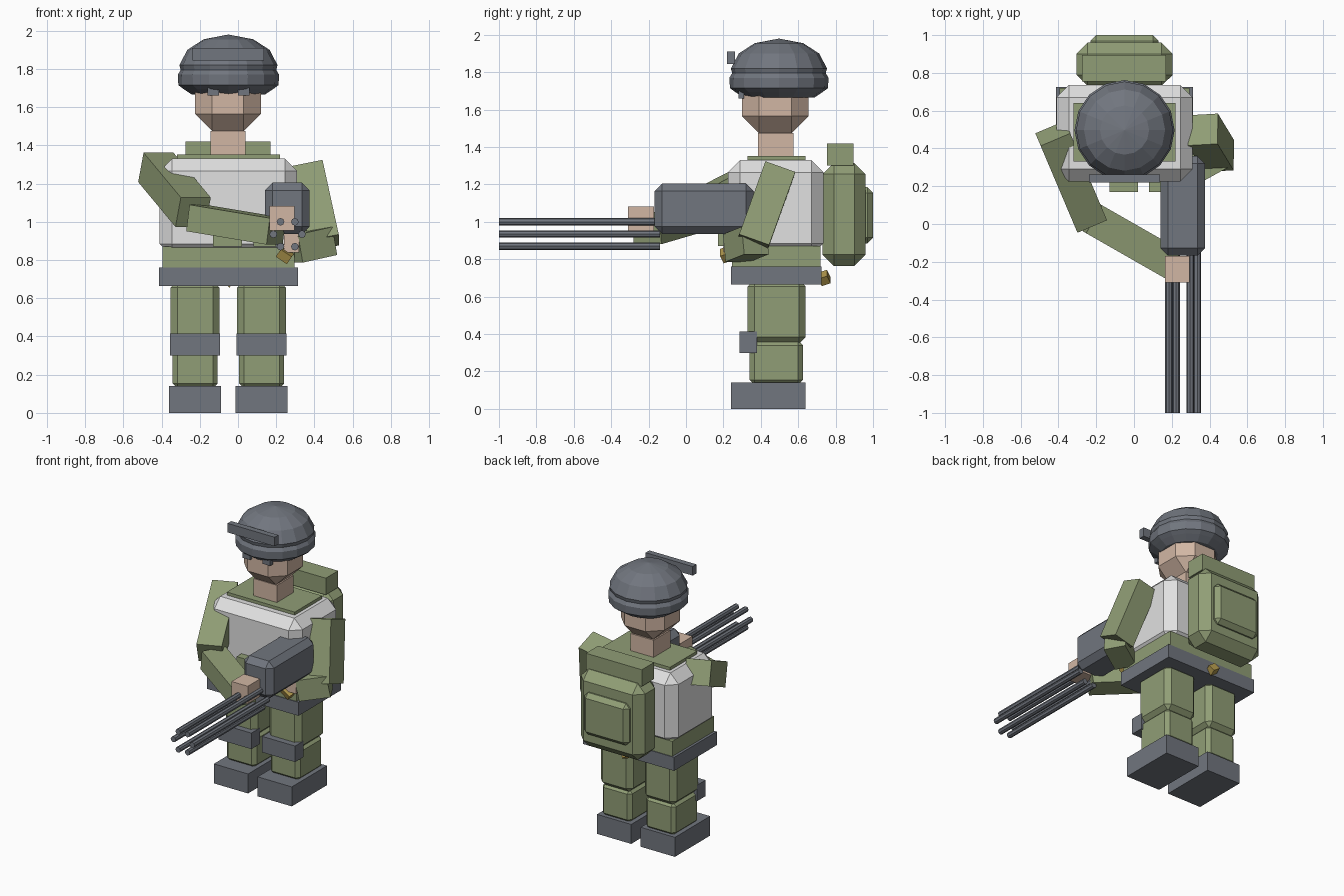
import bpy, bmesh, math
from mathutils import Vector, Matrix

cube = bpy.data.objects.get("Cube")
if cube:
    bpy.data.objects.remove(cube, do_unlink=True)


def material(name, r, g, b):
    m = bpy.data.materials.new(name)
    m.use_nodes = True
    m.diffuse_color = (r, g, b, 1)
    m.node_tree.nodes["Principled BSDF"].inputs["Base Color"].default_value = (r, g, b, 1)
    return m


GREEN = material("olive cloth", .28, .34, .18)
GREY = material("slate grey", .165, .18, .21)
WHITE = material("vest white", .75, .75, .75)
SKIN = material("skin", .64, .47, .37)
BRASS = material("brass", .42, .30, .07)


def finish(name, bm, mat):
    bmesh.ops.recalc_face_normals(bm, faces=bm.faces)
    mesh = bpy.data.meshes.new(name)
    bm.to_mesh(mesh)
    bm.free()
    mesh.materials.append(mat)
    ob = bpy.data.objects.new(name, mesh)
    bpy.context.collection.objects.link(ob)
    return ob


def box(name, mat, x, y, z, bevel=0, rot=None, taper=1):
    """Box from its extents, optionally chamfered, tapered to the top or turned."""
    size = Vector((x[1] - x[0], y[1] - y[0], z[1] - z[0]))
    mid = Vector((sum(x), sum(y), sum(z))) / 2
    bm = bmesh.new()
    bmesh.ops.create_cube(bm, size=1)
    for v in bm.verts:
        s = taper if v.co.z > 0 else 1
        v.co = Vector((v.co.x * size.x * s, v.co.y * size.y * s, v.co.z * size.z))
    if bevel:
        bmesh.ops.bevel(bm, geom=bm.edges[:], offset=bevel, segments=1,
                        affect='EDGES', clamp_overlap=True)
    turn = rot.to_4x4() if rot else Matrix()
    bm.transform(Matrix.Translation(mid) @ turn)
    return finish(name, bm, mat)


def limb(name, mat, a, b, width, depth, roll=0):
    """Square-section limb between two points."""
    a, b = Vector(a), Vector(b)
    d = b - a
    bm = bmesh.new()
    bmesh.ops.create_cube(bm, size=1)
    bm.transform(Matrix.Translation((a + b) / 2)
                 @ d.to_track_quat('Z', 'Y').to_matrix().to_4x4()
                 @ Matrix.Rotation(math.radians(roll), 4, 'Z')
                 @ Matrix.Diagonal((width, depth, d.length, 1)))
    return finish(name, bm, mat)


# Legs, knee pads and boots
MID = -.05
for side, s in (("right", -1), ("left", 1)):
    c = MID + s * .174

    def span(half):
        return (c - half, c + half)
    box(side + "_boot", GREY, span(.136), (.24, .64), (0, .14))
    box(side + "_shin", GREEN, span(.118), (.34, .625), (.13, .365), .025)
    box(side + "_thigh", GREEN, span(.128), (.33, .64), (.35, .69), .035)
    box(side + "_knee_pad", GREY, span(.131), (.285, .38), (.30, .415))

# Torso, belt and vest
box("belt", GREY, (-.413, .313), (.24, .725), (.665, .762))
box("waist", GREEN, (-.395, .295), (.245, .72), (.75, .87))
box("vest", WHITE, (-.41, .31), (.225, .735), (.82, 1.33), .065)
box("collar", GREEN, (-.32, .22), (.33, .64), (1.3, 1.352))
for name, x in (("right_pouch", (-.13, .02)), ("left_pouch", (.08, .2))):
    box(name, GREEN, x, (.17, .25), (.87, 1.0))
tilt = Matrix.Rotation(.6, 3, 'Y') @ Matrix.Rotation(.4, 3, 'X')
box("front_buckle", BRASS, (.21, .28), (.19, .24), (.8, .85), 0, tilt)
box("rear_buckle", BRASS, (-.08, -.02), (.715, .765), (.675, .725), 0, tilt)

# Neck and head
box("neck", SKIN, (-.145, .04), (.385, .575), (1.34, 1.475))
box("head", SKIN, (-.225, .12), (.3, .655), (1.475, 1.86), .09)

# Helmet turned from a profile
bm = bmesh.new()
profile = [(0, 1.665), (.19, 1.665), (.235, 1.695), (.262, 1.715), (.265, 1.77), (.25, 1.795),
           (.257, 1.82), (.215, 1.90), (.13, 1.955), (0, 1.98)]
verts = [bm.verts.new((r, 0, z)) for r, z in profile]
edges = [bm.edges.new(p) for p in zip(verts, verts[1:])]
bmesh.ops.spin(bm, geom=verts + edges, cent=(0, 0, 0), axis=(0, 0, 1),
               angle=math.tau, steps=16, use_duplicate=False)
bmesh.ops.remove_doubles(bm, verts=bm.verts, dist=.0005)
bm.transform(Matrix.Translation((MID, .497, 0)))
finish("helmet", bm, GREY)
box("helmet_front_bar", GREY, (-.237, .137), (.22, .262), (1.845, 1.91))
for name, x in (("right_helmet_tab", -.13), ("left_helmet_tab", .03)):
    box(name, GREY, (x - .03, x + .03), (.28, .31), (1.66, 1.71))

# Backpack with pocket and bedroll
box("backpack", GREEN, (-.305, .205), (.73, .96), (.765, 1.315), .06)
box("backpack_pocket", GREEN, (-.23, .13), (.89, 1.0), (.885, 1.185), .03)
box("bedroll", GREEN, (-.275, .17), (.755, .895), (1.3, 1.42))

# Arms and hands
limb("right_upper_arm", GREEN, (-.43, .48, 1.285), (-.235, .02, 1.05), .17, .17)
limb("right_forearm", GREEN, (-.22, .03, 1.02), (.2, -.21, .95), .17, .14)
box("right_hand", SKIN, (.165, .295), (-.31, -.17), (.955, 1.083))
limb("left_upper_arm", GREEN, (.365, .5, 1.28), (.45, .36, .89), .16, .17, 30)
limb("left_forearm", GREEN, (.47, .37, .9), (.29, .27, .86), .15, .15)
box("left_hand", SKIN, (.24, .32), (.2, .29), (.84, .94))

# Rotary gun
box("gun_body", GREY, (.14, .375), (-.168, .36), (.935, 1.205), .04)
for i in range(6):
    a = math.radians(60 * i)
    bm = bmesh.new()
    bmesh.ops.create_cone(bm, cap_ends=True, segments=8, radius1=.02, radius2=.02, depth=.86)
    bm.transform(Matrix.Translation((.26 + .075 * math.cos(a), -.57, .935 + .075 * math.sin(a)))
                 @ Matrix.Rotation(math.pi / 2, 4, 'X'))
    finish("barrel_%d" % (i + 1), bm, GREY)
